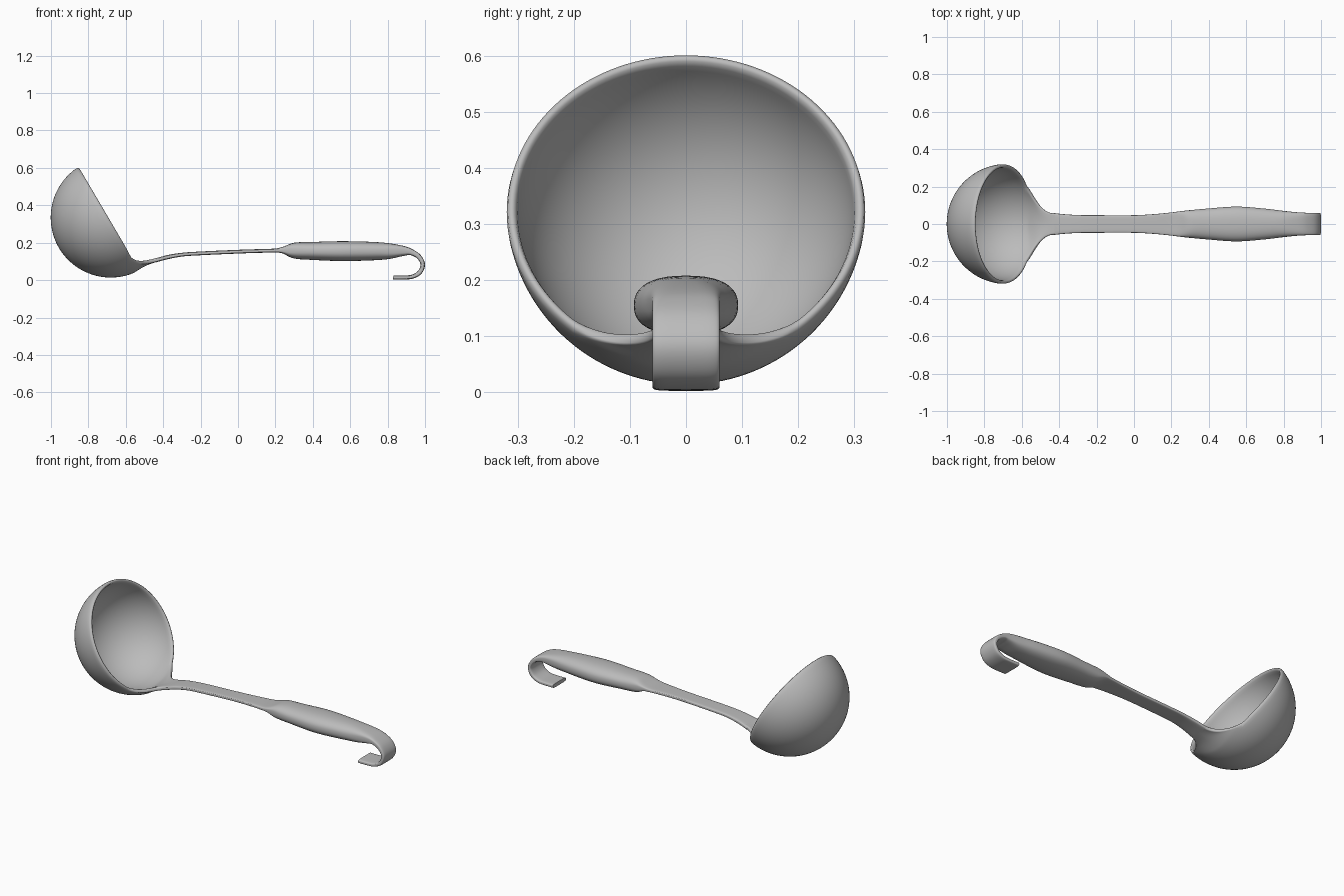
import bpy, bmesh, math
from mathutils import Vector

if "Cube" in bpy.data.objects:
    bpy.data.objects.remove(bpy.data.objects["Cube"])

steel = bpy.data.materials.new("brushed_grey")
steel.use_nodes = True
GREY = (0.5, 0.5, 0.5, 1)
steel.diffuse_color = GREY
steel.node_tree.nodes["Principled BSDF"].inputs["Base Color"].default_value = GREY


def finish(name, bm):
    mesh = bpy.data.meshes.new(name)
    bm.to_mesh(mesh)
    bm.free()
    obj = bpy.data.objects.new(name, mesh)
    bpy.context.collection.objects.link(obj)
    mesh.materials.append(steel)
    bpy.ops.object.select_all(action='DESELECT')
    obj.select_set(True)
    bpy.context.view_layer.objects.active = obj
    bpy.ops.object.shade_smooth_by_angle(angle=math.radians(50))
    return obj


# Bowl: tilted hemisphere shell whose lower rim flows into a pouring neck
CENTRE, R = Vector((-0.68, 0, 0.335)), 0.322
DOWN = Vector((0.507, 0, -0.862))      # rim direction towards the handle
DEEP = Vector((-0.862, 0, -0.507))     # axis into the bowl
SIDE = Vector((0, 1, 0))
SEG, RINGS, LIP, STEPS = 64, 16, 7, 12


def bowl_point(phi, t):
    a = (phi + math.pi) % math.tau - math.pi
    theta = t * math.radians(88 - 7 * math.exp(-(a / 0.45) ** 2))
    radial = DOWN * math.cos(phi) + SIDE * math.sin(phi)
    return CENTRE + R * (radial * math.sin(theta) + DEEP * math.cos(theta))


bm = bmesh.new()
pole = bm.verts.new(bowl_point(0, 0))
rings = [[bm.verts.new(bowl_point(math.tau * i / SEG, k / RINGS)) for i in range(SEG)]
         for k in range(1, RINGS + 1)]
for i in range(SEG):
    j = (i + 1) % SEG
    bm.faces.new((pole, rings[0][i], rings[0][j]))
    for a, b in zip(rings, rings[1:]):
        bm.faces.new((a[i], b[i], b[j], a[j]))

# Flared neck: bezier strips from the lower rim to the start of the handle
strips = []
for i in range(-LIP, LIP + 1):
    u, phi, start = i / LIP, math.tau * i / SEG, rings[-1][i % SEG]
    along = (DOWN * math.sin(abs(phi)) - SIDE * math.copysign(math.cos(phi), phi))
    w = 0.8 * abs(u)
    p0 = start.co.copy()
    p3 = Vector((-0.41, 0.055 * u, 0.104))
    p1 = p0 + (along * w - DEEP * (1 - w)) * (0.05 + 0.07 * abs(u))
    p2 = p3 + Vector((-0.09, 0, -0.022))
    row = [start]
    for s in range(1, STEPS + 1):
        t = s / STEPS
        q = 1 - t
        row.append(bm.verts.new(p0 * q**3 + p1 * 3 * q * q * t + p2 * 3 * q * t * t + p3 * t**3))
    strips.append(row)
for a, b in zip(strips, strips[1:]):
    for s in range(STEPS):
        bm.faces.new((a[s], a[s + 1], b[s + 1], b[s]))
bm.normal_update()
if pole.normal.dot(DEEP) < 0:
    bmesh.ops.reverse_faces(bm, faces=bm.faces[:])
bowl = finish("bowl", bm)
shell = bowl.modifiers.new("shell", 'SOLIDIFY')
shell.thickness, shell.offset = 0.02, -1
smooth = bowl.modifiers.new("round_rim", 'SUBSURF')
smooth.levels = smooth.render_levels = 1

# Handle: stations of x, z, half width, half thickness, ending in a hook
STATIONS = [
    (-.44, .105, .060, .010), (-.38, .122, .053, .011), (-.30, .136, .048, .010),
    (-.20, .143, .047, .010), (0, .152, .047, .010), (.12, .156, .054, .010),
    (.20, .158, .062, .011), (.24, .160, .067, .018), (.30, .158, .074, .042),
    (.40, .156, .083, .048), (.55, .155, .093, .053), (.70, .155, .082, .050),
    (.80, .155, .070, .043), (.88, .156, .062, .028), (.925, .150, .060, .017),
    (.967, .125, .060, .013), (.988, .083, .060, .012), (.970, .040, .060, .012),
    (.93, .018, .060, .011), (.88, .014, .060, .011), (.83, .014, .060, .011)]


def spline(pts, sub):
    pts = [Vector(p) for p in pts]
    out = []
    for i in range(len(pts) - 1):
        a, b, c, d = pts[max(i - 1, 0)], pts[i], pts[i + 1], pts[min(i + 2, len(pts) - 1)]
        m0 = (c - a) * 0.5
        m1 = (d - b) * 0.5
        for s in range(sub):
            t = s / sub
            out.append(b * (2*t**3 - 3*t*t + 1) + m0 * (t**3 - 2*t*t + t)
                       + c * (3*t*t - 2*t**3) + m1 * (t**3 - t*t))
    return out + [pts[-1]]


bm = bmesh.new()
path = spline(STATIONS, 5)
SIDES = 40
loops = []
for k, (x, z, w, h) in enumerate(path):
    a, b = path[max(k - 1, 0)], path[min(k + 1, len(path) - 1)]
    tangent = Vector((b[0] - a[0], 0, b[1] - a[1])).normalized()
    up = Vector((-tangent.z, 0, tangent.x))
    power = 2 / max(2.4, 5 - 70 * max(h - 0.01, 0))   # flat strap to oval grip
    loop = []
    for i in range(SIDES):
        c, s = math.cos(math.tau * i / SIDES), math.sin(math.tau * i / SIDES)
        y = w * math.copysign(abs(c) ** power, c)
        v = h * math.copysign(abs(s) ** power, s)
        loop.append(bm.verts.new(Vector((x, y, z)) + up * v))
    loops.append(loop)
for a, b in zip(loops, loops[1:]):
    for i in range(SIDES):
        j = (i + 1) % SIDES
        bm.faces.new((a[i], b[i], b[j], a[j]))
bm.faces.new(loops[0])
bm.faces.new(loops[-1])
bmesh.ops.recalc_face_normals(bm, faces=bm.faces[:])
finish("handle", bm)
